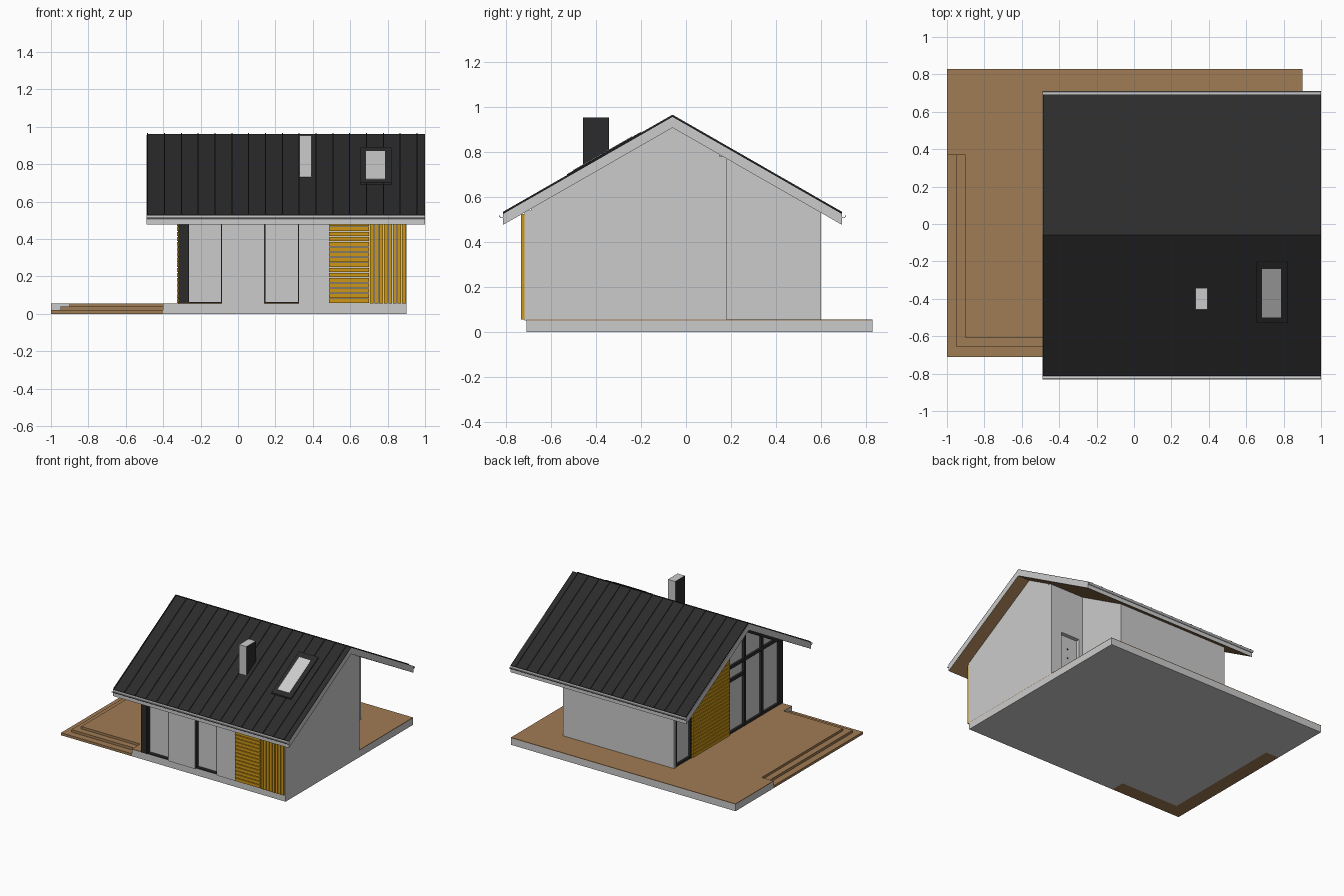
import bpy, bmesh, math

if "Cube" in bpy.data.objects:
    bpy.data.objects.remove(bpy.data.objects["Cube"])

def material(name, rgb):
    m = bpy.data.materials.new(name)
    m.diffuse_color = (*rgb, 1)
    m.use_nodes = True
    m.node_tree.nodes["Principled BSDF"].inputs["Base Color"].default_value = m.diffuse_color
    return m

GREY = material("light grey", (0.6, 0.6, 0.6))
BLACK = material("black metal", (0.024, 0.024, 0.025))
WOOD = material("brown wood", (0.35, 0.2, 0.088))
GOLD = material("golden slats", (0.62, 0.31, 0.008))

RIDGE_Y, RIDGE_Z, SLOPE, THICK = -0.06, 0.956, 0.573, 0.048

def roof_z(y):
    return RIDGE_Z - SLOPE * abs(y - RIDGE_Y)

def prism(name, pts, a, b, mat, axis="x"):
    """Extrude a profile: (y, z) points along x, or (x, y) points along z."""
    bm = bmesh.new()
    place = (lambda p, t: (t, p[0], p[1])) if axis == "x" else (lambda p, t: (p[0], p[1], t))
    lo = [bm.verts.new(place(p, a)) for p in pts]
    hi = [bm.verts.new(place(p, b)) for p in pts]
    bm.faces.new(lo)
    bm.faces.new(hi)
    n = len(pts)
    for i in range(n):
        j = (i + 1) % n
        bm.faces.new((lo[i], lo[j], hi[j], hi[i]))
    bmesh.ops.recalc_face_normals(bm, faces=bm.faces)
    me = bpy.data.meshes.new(name)
    bm.to_mesh(me)
    bm.free()
    me.materials.append(mat)
    ob = bpy.data.objects.new(name, me)
    bpy.context.collection.objects.link(ob)
    return ob

def box(name, x0, x1, y0, y1, z0, z1, mat):
    return prism(name, [(y0, z0), (y1, z0), (y1, z1), (y0, z1)], x0, x1, mat)

def band(name, y0, y1, lo, hi, x0, x1, mat):
    """Strip following the roof slope between two height offsets."""
    ys = [y0, RIDGE_Y, y1] if y0 < RIDGE_Y < y1 else [y0, y1]
    pts = [(y, roof_z(y) + hi) for y in ys] + [(y, roof_z(y) + lo) for y in reversed(ys)]
    return prism(name, pts, x0, x1, mat)

def gable_body(name, x0, x1, y0, y1):
    pts = [(y0, 0.05)] + [(y, roof_z(y) - THICK + 0.004) for y in (y0, RIDGE_Y, y1)] + [(y1, 0.05)]
    return prism(name, pts, x0, x1, GREY)

# Terrace slab with wooden top and corner steps
X0, Y0, X1, Y1, STEP_X, STEP_Y, W = -1.0, -0.71, 0.9, 0.83, -0.4, 0.37, 0.11
outline = [(X0 + W, Y0 + W), (STEP_X, Y0 + W), (STEP_X, Y0), (X1, Y0),
           (X1, Y1), (X0, Y1), (X0, STEP_Y), (X0 + W, STEP_Y)]
prism("terrace_slab", outline, 0, 0.051, GREY, "z")
prism("terrace_deck", outline, 0.051, 0.056, WOOD, "z")
for i, (d, h) in enumerate([(0, 0.019), (0.052, 0.038), (0.1, 0.056)]):
    prism(f"corner_step_{i}", [(X0 + d, Y0 + d), (STEP_X, Y0 + d), (STEP_X, Y0 + W),
          (X0 + W, Y0 + W), (X0 + W, STEP_Y), (X0 + d, STEP_Y)], 0, h, WOOD, "z")

# House volumes: main part and narrower part beside the entrance recess
gable_body("house_main", -0.30, 0.62, -0.69, 0.60)
gable_body("house_right", 0.62, 0.90, -0.69, 0.15)
box("front_wall_middle", -0.085, 0.14, -0.718, -0.69, 0.05, 0.54, GREY)
box("front_wall_right", 0.325, 0.90, -0.718, -0.69, 0.05, 0.54, GREY)
box("back_left_corner", -0.32, -0.30, 0.585, 0.60, 0.05, 0.54, GREY)

# Entrance wall with recessed door
for i, (a, b, z) in enumerate([(0.62, 0.65, 0.05), (0.65, 0.81, 0.42), (0.81, 0.90, 0.05)]):
    box(f"entrance_wall_{i}", a, b, 0.15, 0.18, z, 0.78, GREY)
for i in range(3):
    box(f"door_stud_{i}", 0.725, 0.733, 0.15, 0.154, 0.18 + 0.07 * i, 0.188 + 0.07 * i, BLACK)
box("door_handle", 0.668, 0.674, 0.15, 0.16, 0.2, 0.25, BLACK)

# Front windows and black corner post
box("corner_post", -0.318, -0.27, -0.718, -0.69, 0.056, 0.54, BLACK)
for i, (a, b) in enumerate([(-0.27, -0.085), (0.14, 0.325)]):
    box(f"window_{i}_left", a, a + 0.007, -0.716, -0.69, 0.056, 0.54, BLACK)
    box(f"window_{i}_right", b - 0.005, b, -0.716, -0.69, 0.056, 0.54, BLACK)
    box(f"window_{i}_sill", a, b, -0.716, -0.69, 0.056, 0.064, BLACK)

# Glazed left gable: black mullions, rails and sloped head frame
for i, y in enumerate([-0.69, -0.48, -0.27, -0.08, 0.38, 0.565]):
    box(f"gable_mullion_{i}", -0.318, -0.298, y, y + 0.02, 0.056,
        min(roof_z(y), roof_z(y + 0.02)) - THICK + 0.01, BLACK)
box("gable_bottom_rail", -0.316, -0.298, -0.69, 0.585, 0.056, 0.072, BLACK)
box("gable_transom", -0.316, -0.298, -0.69, -0.06, 0.55, 0.572, BLACK)
box("gable_door_head", -0.316, -0.298, -0.27, -0.06, 0.45, 0.472, BLACK)
band("gable_head_frame", -0.69, 0.585, -THICK - 0.02, -THICK + 0.005, -0.316, -0.298, BLACK)

# Golden slat screens
PITCH, SLAT = 0.0275, 0.0225
for i in range(17):
    z = 0.058 + PITCH * i
    box(f"front_slat_{i}", 0.487, 0.70, -0.733, -0.716, z, z + SLAT, GOLD)
for i in range(8):
    x = 0.706 + 0.0245 * i
    box(f"front_upright_slat_{i}", x, x + 0.0195, -0.733, -0.716, 0.056, 0.525, GOLD)
for i in range(30):
    z = 0.058 + PITCH * i
    y_end = min(0.385, RIDGE_Y + (RIDGE_Z - THICK - z - SLAT) / SLOPE)
    if y_end > -0.04:
        box(f"gable_slat_{i}", -0.327, -0.312, -0.065, y_end, z, z + SLAT, GOLD)

# Roof shell with wooden soffit
EAVE0, EAVE1, RX0, RX1 = -0.813, 0.693, -0.49, 1.0
shell = band("roof_shell", EAVE0, EAVE1, -THICK, 0, RX0, RX1, GREY)
shell.data.materials.append(WOOD)
for p in shell.data.polygons:
    if p.normal.z < -0.5:
        p.material_index = 1

# Standing seam metal covering
band("roof_sheet", EAVE0, EAVE1, 0, 0.004, RX0 + 0.004, RX1, BLACK)
for i in range(17):
    x = RX0 + 0.004 + 0.09 * i
    band(f"roof_seam_{i}", EAVE0, EAVE1, 0.002, 0.010, x, x + 0.006, BLACK)

# Half-round gutters
for name, y in (("front_gutter", EAVE0 - 0.006), ("back_gutter", EAVE1 + 0.006)):
    arc = [math.pi + math.pi * k / 8 for k in range(9)]
    pts = [(y + 0.012 * math.cos(a), 0.518 + 0.012 * math.sin(a)) for a in arc]
    pts += [(y + 0.009 * math.cos(a), 0.518 + 0.009 * math.sin(a)) for a in reversed(arc)]
    prism(name, pts, RX0, RX1, GREY)

# Skylight
band("skylight_frame", -0.53, -0.20, 0, 0.014, 0.655, 0.82, BLACK)
band("skylight_glass", -0.50, -0.24, 0.01, 0.017, 0.685, 0.785, GREY)

# Chimney: grey with black sides
chimney = box("chimney", 0.33, 0.392, -0.458, -0.342, 0.70, 0.953, GREY)
chimney.data.materials.append(BLACK)
for p in chimney.data.polygons:
    if abs(p.normal.x) > 0.5:
        p.material_index = 1
